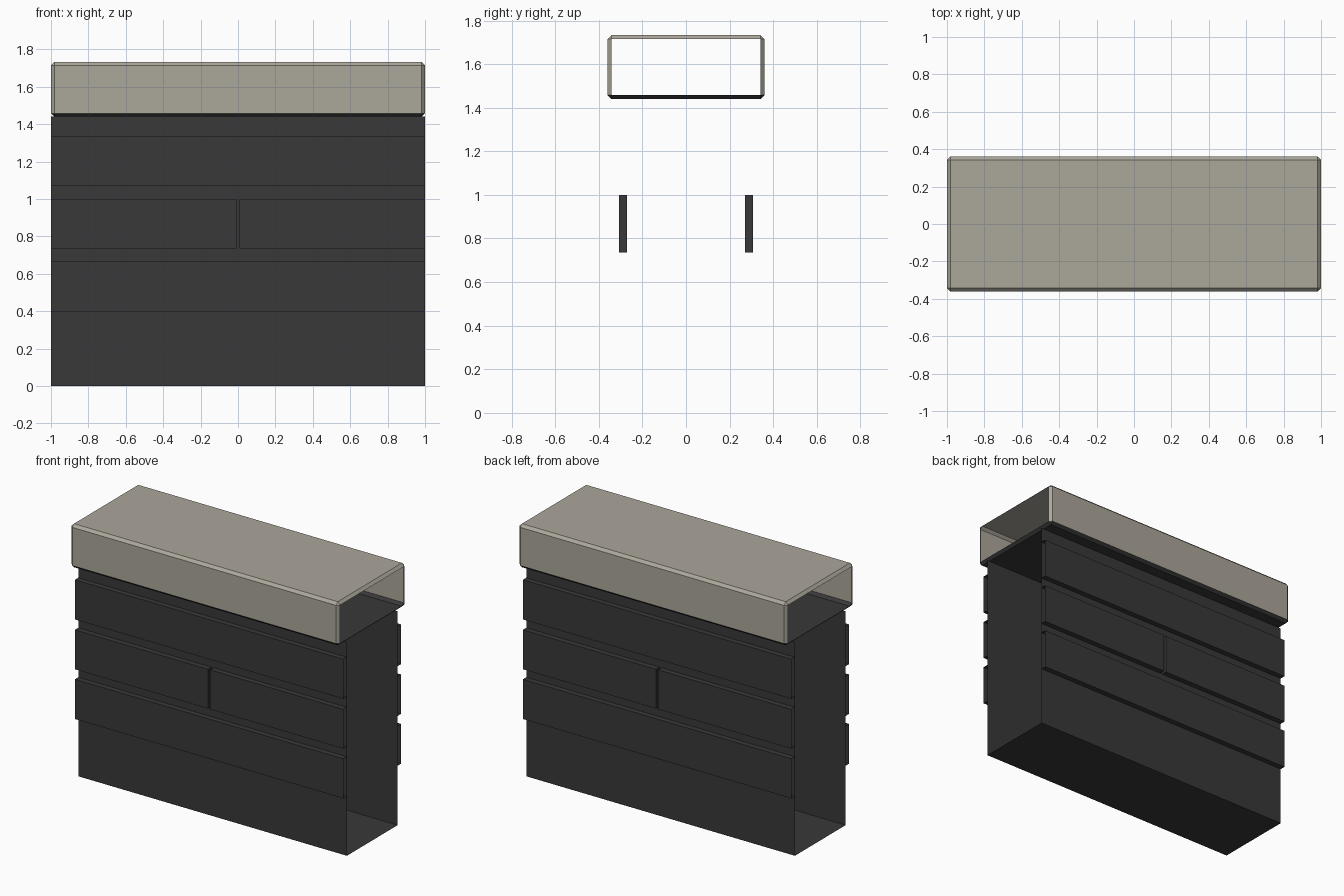
import bpy
import bmesh
from mathutils import Vector

old = bpy.data.objects.get("Cube")
if old:
    bpy.data.objects.remove(old, do_unlink=True)


def material(name, rgb):
    mat = bpy.data.materials.new(name)
    mat.use_nodes = True
    mat.diffuse_color = (*rgb, 1)
    mat.node_tree.nodes["Principled BSDF"].inputs["Base Color"].default_value = (*rgb, 1)
    return mat


BEIGE = material("warm_stone", (0.41, 0.385, 0.325))
DARK = material("charcoal", (0.04, 0.04, 0.04))


def shell(name, low, high, open_sides, mats, bevel=0):
    """Box between two corners, with the faces that point along open_sides removed."""
    low, high = Vector(low), Vector(high)
    bm = bmesh.new()
    bmesh.ops.create_cube(bm, size=1)
    for v in bm.verts:
        v.co = (low + high) / 2 + v.co * (high - low)
    if bevel:
        bmesh.ops.bevel(bm, geom=bm.edges[:], offset=bevel, segments=1, affect='EDGES')
    bm.normal_update()
    gone = [f for f in bm.faces
            if any(f.normal.dot(Vector(d)) > 0.99 for d in open_sides)]
    bmesh.ops.delete(bm, geom=gone, context='FACES')
    # Downward faces take the last material
    for f in bm.faces:
        f.material_index = len(mats) - 1 if f.normal.z < -0.5 else 0
    mesh = bpy.data.meshes.new(name)
    bm.to_mesh(mesh)
    bm.free()
    for m in mats:
        mesh.materials.append(m)
    obj = bpy.data.objects.new(name, mesh)
    bpy.context.collection.objects.link(obj)
    return obj


LEFT, RIGHT, UP = (1, 0, 0), (-1, 0, 0), (0, 0, 1)
BODY_Y, PANEL_Y, GAP = 0.27, 0.307, 0.008

# Body: open at both ends, closed above by the cap
shell("body", (-1, -BODY_Y, 0), (1, BODY_Y, 1.44), [LEFT, RIGHT, UP], [DARK])

# Chamfered cap with a dark underside
shell("cap", (-1, -0.36, 1.44), (1, 0.36, 1.733), [LEFT, RIGHT], [BEIGE, DARK], 0.018)

# Raised panels on front and back; the middle row is split in two
for side, s in (("front", -1), ("back", 1)):
    y0, y1 = sorted((s * BODY_Y, s * PANEL_Y))
    inner = (0, -s, 0)
    for row, z in (("lower", 0.4), ("upper", 1.07)):
        shell(f"{side}_{row}_panel", (-1, y0, z), (1, y1, z + 0.267),
              [LEFT, RIGHT, inner], [DARK])
    for half, x0, x1, end in (("right", -1, -GAP, RIGHT), ("left", GAP, 1, LEFT)):
        shell(f"{side}_middle_{half}_panel", (x0, y0, 0.735), (x1, y1, 1.0),
              [end, inner], [DARK])
